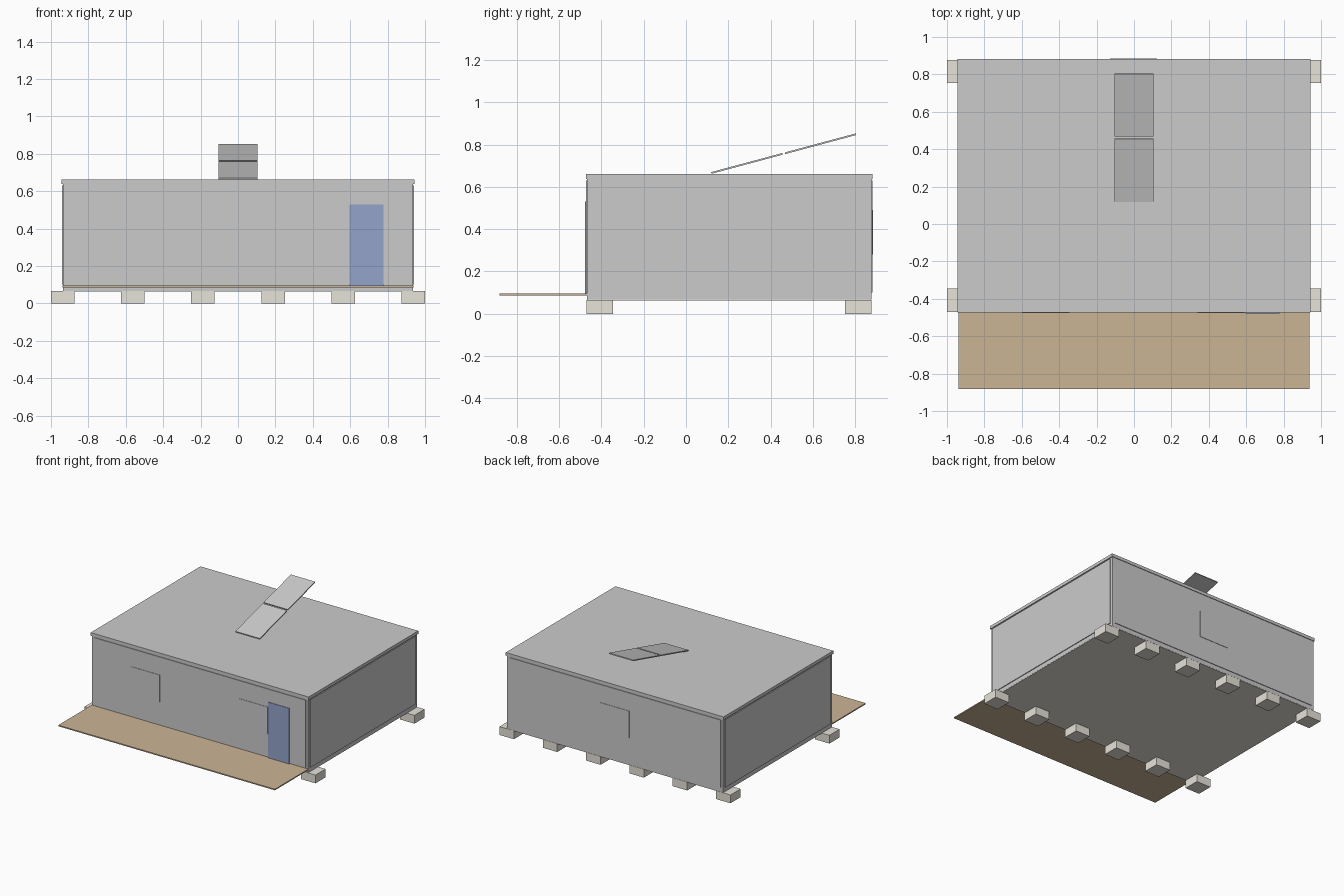
import bpy, math

if "Cube" in bpy.data.objects:
    bpy.data.objects.remove(bpy.data.objects["Cube"])


def material(name, rgb):
    m = bpy.data.materials.new(name)
    m.diffuse_color = (*rgb, 1)
    m.use_nodes = True
    m.node_tree.nodes["Principled BSDF"].inputs["Base Color"].default_value = m.diffuse_color
    return m


concrete = material("concrete", (0.80, 0.77, 0.70))
timber = material("timber", (0.60, 0.46, 0.30))
blue = material("blue_paint", (0.30, 0.37, 0.60))


def box(name, x, y, z, mat=None, tilt=0):
    """Box from (min, max) ranges, optionally tilted about x."""
    r = (x, y, z)
    bpy.ops.mesh.primitive_cube_add(size=1, location=[(a + b) / 2 for a, b in r])
    o = bpy.context.object
    o.name = name
    o.scale = [b - a for a, b in r]
    bpy.ops.object.transform_apply(location=False, rotation=False, scale=True)
    o.rotation_euler.x = tilt
    if mat:
        o.data.materials.append(mat)
    return o


# Footings: two rows of six blocks
for row, y in (("front", (-0.47, -0.345)), ("back", (0.753, 0.878))):
    for i in range(6):
        cx = -0.9375 + 0.375 * i
        box(f"footing_{row}_{i + 1}", (cx - 0.0625, cx + 0.0625), y, (0, 0.065), concrete)

# Floor, frame and roof
box("floor", (-0.935, 0.935), (-0.468, 0.876), (0.063, 0.070), concrete)
box("frame", (-0.936, 0.936), (-0.469, 0.877), (0.067, 0.645))
box("roof", (-0.943, 0.943), (-0.474, 0.882), (0.638, 0.662))

# Wall panels standing slightly proud of the frame
wz = (0.10, 0.63)
box("wall_front", (-0.915, 0.915), (-0.474, -0.46), wz)
box("wall_back", (-0.915, 0.915), (0.87, 0.882), wz)
for name, s in (("right", 1), ("left", -1)):
    box(f"wall_{name}", sorted((0.93 * s, 0.942 * s)), (-0.448, 0.856), wz)

# Windows and door
box("window_front_left", (-0.60, -0.345), (-0.477, -0.47), (0.28, 0.49))
box("window_front_right", (0.34, 0.59), (-0.477, -0.47), (0.28, 0.49))
box("window_back", (-0.127, 0.123), (0.878, 0.885), (0.28, 0.49))
box("door", (0.595, 0.777), (-0.478, -0.465), (0.09, 0.53), blue)

# Deck along the front
box("deck", (-0.938, 0.937), (-0.882, -0.469), (0.086, 0.095), timber)

# Two solar panels in one sloping line
for i, (cy, cz) in enumerate(((0.288, 0.711), (0.636, 0.804))):
    box(f"solar_panel_{i + 1}", (-0.105, 0.105), (cy - 0.174, cy + 0.174),
        (cz - 0.004, cz + 0.004), tilt=math.radians(15))
